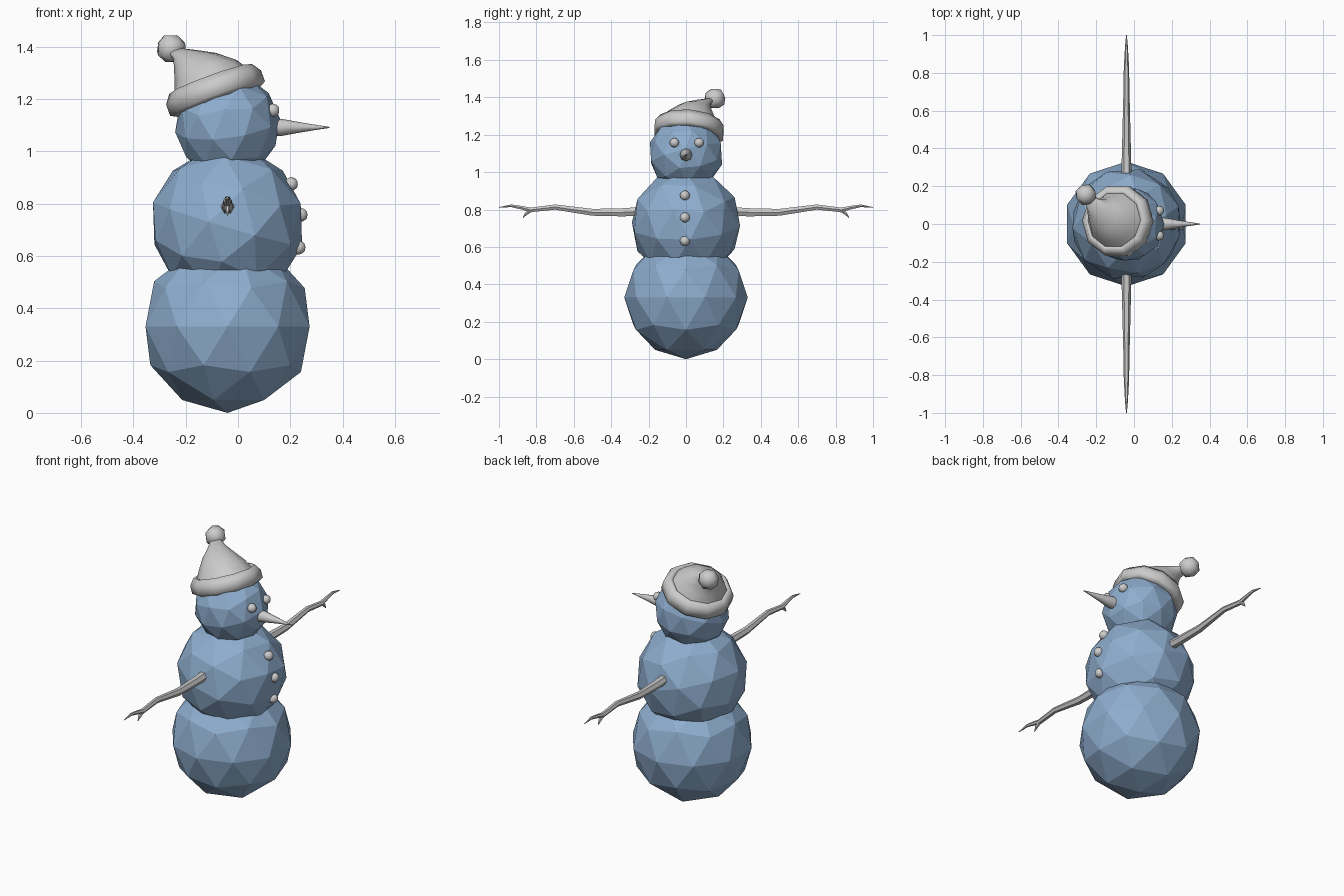
import bpy
from math import cos, sin, tau, radians
from mathutils import Vector, Matrix

if "Cube" in bpy.data.objects:
    bpy.data.objects.remove(bpy.data.objects["Cube"])


def material(name, color):
    m = bpy.data.materials.new(name)
    m.diffuse_color = color
    m.use_nodes = True
    m.node_tree.nodes["Principled BSDF"].inputs["Base Color"].default_value = m.diffuse_color
    return m


SNOW = material("snow_blue", (0.27, 0.42, 0.62, 1))


def ball(name, loc, r, rot=(0, 0, 0), mat=None):
    bpy.ops.mesh.primitive_ico_sphere_add(subdivisions=2, radius=r, location=loc, rotation=rot)
    ob = bpy.context.object
    ob.name = name
    if mat:
        ob.data.materials.append(mat)
    return ob


def loft(name, rings, closed=False, angle=60):
    """Skin a list of equal-length vertex rings; cap the ends unless closed."""
    n, count = len(rings[0]), len(rings)
    faces = []
    for i in range(count if closed else count - 1):
        a, b = i * n, (i + 1) % count * n
        for j in range(n):
            k = (j + 1) % n
            faces.append((a + j, a + k, b + k, b + j))
    if not closed:
        faces += [tuple(reversed(range(n))), tuple(range((count - 1) * n, count * n))]
    me = bpy.data.meshes.new(name)
    me.from_pydata([v for r in rings for v in r], [], faces)
    ob = bpy.data.objects.new(name, me)
    bpy.context.collection.objects.link(ob)
    bpy.ops.object.select_all(action='DESELECT')
    ob.select_set(True)
    bpy.context.view_layer.objects.active = ob
    bpy.ops.object.mode_set(mode='EDIT')
    bpy.ops.mesh.select_all(action='SELECT')
    bpy.ops.mesh.normals_make_consistent(inside=False)
    bpy.ops.object.mode_set(mode='OBJECT')
    bpy.ops.object.shade_smooth_by_angle(angle=radians(angle))
    return ob


# Three faceted snowballs
ball("lower_body", (-0.04, 0, 0.33), 0.33, mat=SNOW)
ball("middle_body", (-0.04, 0, 0.722), 0.298, (0.15, 0.25, 0.4), SNOW)
ball("head", (-0.04, 0, 1.1), 0.202, (0.2, -0.2, 0.3), SNOW)

# Eyes and buttons
for side, y in (("right", -0.062), ("left", 0.07)):
    ball(side + "_eye", (0.133, y, 1.157), 0.026).data.shade_smooth()
for i, (x, z) in enumerate([(0.203, 0.875), (0.24, 0.757), (0.232, 0.632)]):
    ball(f"button_{i + 1}", (x, -0.006, z), 0.027).data.shade_smooth()

# Pointed nose
nose = [(0.12, 0.034), (0.165, 0.033), (0.23, 0.021), (0.29, 0.011), (0.35, 0.002)]
loft("nose", [[(x, r * cos(tau * j / 8), 1.092 + r * sin(tau * j / 8)) for j in range(8)]
              for x, r in nose])

# Stick arms with a side twig: points are (y, z, radius)
arm = [(0.24, 0.79, 0.027), (0.34, 0.785, 0.025), (0.5, 0.785, 0.021), (0.7, 0.813, 0.016),
       (0.83, 0.798, 0.014), (0.88, 0.81, 0.011), (0.935, 0.82, 0.008), (1.0, 0.811, 0.002)]
twig = [(0.82, 0.8, 0.011), (0.855, 0.778, 0.009), (0.872, 0.756, 0.002)]
for side, s in (("right", -1), ("left", 1)):
    for part, path in (("arm", arm), ("twig", twig)):
        rings = []
        for i, (y, z, r) in enumerate(path):
            p, q = path[max(i - 1, 0)], path[min(i + 1, len(path) - 1)]
            d = Vector((0, q[0] - p[0], q[1] - p[1])).normalized()
            up = Vector((0, -d.z, d.y))
            ring = []
            for j in range(6):
                a = tau * j / 6
                v = Vector((-0.04 + r * cos(a), y, z)) + up * r * sin(a)
                ring.append((v.x, s * v.y, v.z))
            rings.append(ring)
        loft(f"{side}_{part}", rings, angle=30)

# Hat: tilted brim band and a floppy cone
TILT = Matrix.Rotation(radians(-20), 3, 'Y') @ Matrix.Rotation(radians(-5), 3, 'X')


def hat_ring(center, r, h=0.0, n=10):
    return [Vector(center) + TILT @ Vector((r * cos(tau * j / n), r * sin(tau * j / n), h))
            for j in range(n)]


brim = [(0.165, -0.05), (0.193, -0.035), (0.193, 0.01), (0.168, 0.045), (0.14, 0.035), (0.14, -0.03)]
loft("hat_brim", [hat_ring((-0.09, 0.017, 1.235), r, h) for r, h in brim], closed=True, angle=80)
cone = [((-0.095, 0.017, 1.25), 0.16), ((-0.125, 0.028, 1.308), 0.125),
        ((-0.165, 0.05, 1.348), 0.085), ((-0.2, 0.085, 1.37), 0.05),
        ((-0.238, 0.13, 1.385), 0.028)]
loft("hat_cone", [hat_ring(c, r) for c, r in cone], angle=80)

# Blocky rounded pompom
bpy.ops.mesh.primitive_cube_add(size=0.135, location=(-0.255, 0.155, 1.393), rotation=(0.3, 0.3, 0.5))
pom = bpy.context.object
pom.name = "hat_pompom"
sub = pom.modifiers.new("round", 'SUBSURF')
sub.levels = sub.render_levels = 1
pom.data.shade_smooth()
